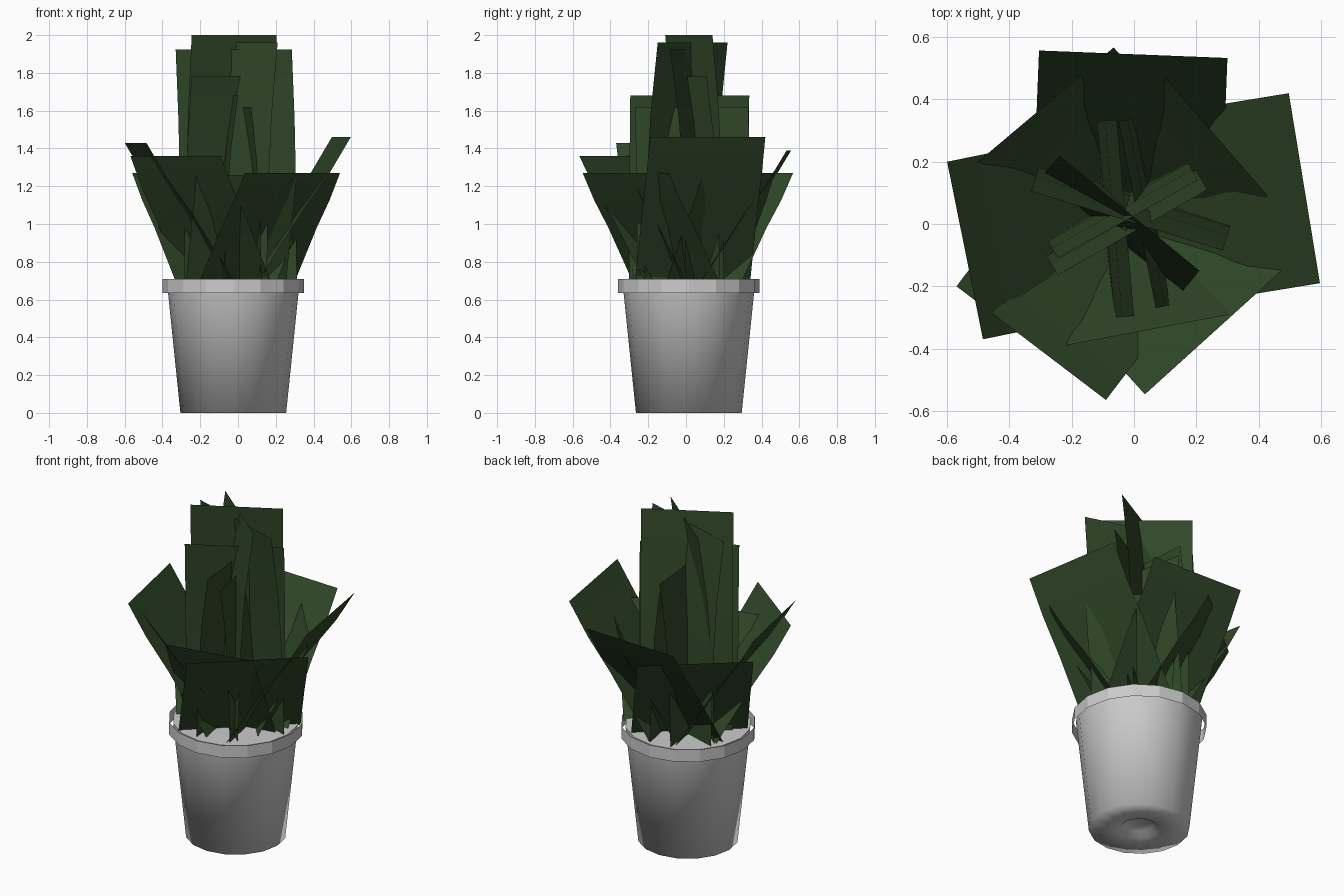
import bpy, bmesh, math
from mathutils import Vector

if "Cube" in bpy.data.objects:
    bpy.data.objects.remove(bpy.data.objects["Cube"])

CENTRE = Vector((-0.025, 0.015))
green = bpy.data.materials.new("leaf_green")
green.diffuse_color = (0.03, 0.065, 0.022, 1)
green.use_nodes = True
green.node_tree.nodes["Principled BSDF"].inputs["Base Color"].default_value = green.diffuse_color


def finish(bm, name, angle, mat=None):
    me = bpy.data.meshes.new(name)
    bm.to_mesh(me)
    bm.free()
    ob = bpy.data.objects.new(name, me)
    bpy.context.collection.objects.link(ob)
    if mat:
        me.materials.append(mat)
    bpy.ops.object.select_all(action='DESELECT')
    ob.select_set(True)
    bpy.context.view_layer.objects.active = ob
    bpy.ops.object.shade_smooth_by_angle(angle=math.radians(angle))
    return ob


def lathe(name, profile, angle, n=16):
    """Revolve (radius, height) points about the pot axis."""
    bm = bmesh.new()
    vs = [bm.verts.new((CENTRE.x + r, CENTRE.y, z)) for r, z in profile]
    es = [bm.edges.new(p) for p in zip(vs, vs[1:])]
    bmesh.ops.spin(bm, geom=vs + es, cent=(*CENTRE, 0), axis=(0, 0, 1),
                   angle=math.tau, steps=n, use_merge=True)
    bmesh.ops.remove_doubles(bm, verts=bm.verts, dist=1e-4)
    bmesh.ops.recalc_face_normals(bm, faces=bm.faces)
    return finish(bm, name, angle)


def leaf(name, p, q, top, shift, curve, base=0.69):
    """Bent card: top edge p-q at height top, base shifted along its normal."""
    p, q = Vector(p), Vector(q)
    d = (q - p).normalized()
    n = Vector((-d.y, d.x)) * shift
    bm = bmesh.new()
    rows = []
    for t, f in curve:
        z = base + (top - base) * t
        rows.append([bm.verts.new((*(e + n * (1 - f)), z)) for e in (p, q)])
    for a, b in zip(rows, rows[1:]):
        bm.faces.new((a[0], a[1], b[1], b[0]))
    # Upper side of every leaf is its face side
    bm.normal_update()
    if sum(f.normal.z for f in bm.faces) < 0:
        bmesh.ops.reverse_faces(bm, faces=bm.faces)
    return finish(bm, name, 40, green)


# Pot body with a shallow dimple underneath, open rim band and top surface
lathe("pot_body", [(0, 0.03), (0.08, 0.03), (0.11, 0), (0.28, 0), (0.352, 0.70)], 100)
lathe("pot_rim", [(0.375, 0.635), (0.375, 0.71)], 10)
lathe("pot_soil", [(0, 0.70), (0.352, 0.70)], 30)

# Outer leaves fan outwards; their bases pass close to the pot axis
fan = [(0, 0), (0.5, 0.49), (0.75, 0.77), (1, 1)]
outer = [
    ((0.30, 0.533), (-0.305, 0.557), 1.39, 0.46),
    ((0.597, -0.19), (0.497, 0.42), 1.46, 0.50),
    ((-0.60, 0.20), (-0.485, -0.37), 1.43, 0.48),
    ((-0.57, -0.20), (-0.09, -0.565), 1.36, 0.44),
    ((0.035, -0.547), (0.54, -0.09), 1.27, 0.36),
    ((-0.065, 0.567), (-0.56, 0.15), 1.27, 0.36),
    ((0.43, 0.09), (0.10, 0.47), 1.27, 0.30),
    ((-0.22, -0.39), (0.31, -0.29), 1.26, 0.30),
]
for i, args in enumerate(outer):
    leaf(f"outer_leaf_{i + 1}", *args, fan)

# Inner leaves stand nearly upright and cross at the axis
lean = [(0, 0), (0.35, 0.1), (0.7, 0.45), (1, 1)]
inner = [
    ((-0.245, -0.11), (0.205, 0.14), 2.00, 0.07),
    ((-0.24, 0.22), (0.21, -0.15), 1.96, -0.09),
    ((-0.33, 0.105), (0.285, -0.085), 1.925, 0.09),
    ((-0.245, -0.165), (0.235, 0.11), 1.78, 0.08),
    ((0.0, -0.295), (-0.055, 0.335), 1.68, 0.07),
    ((0.07, -0.27), (-0.05, 0.33), 1.62, -0.055),
]
for i, args in enumerate(inner):
    leaf(f"inner_leaf_{i + 1}", *args, lean)
